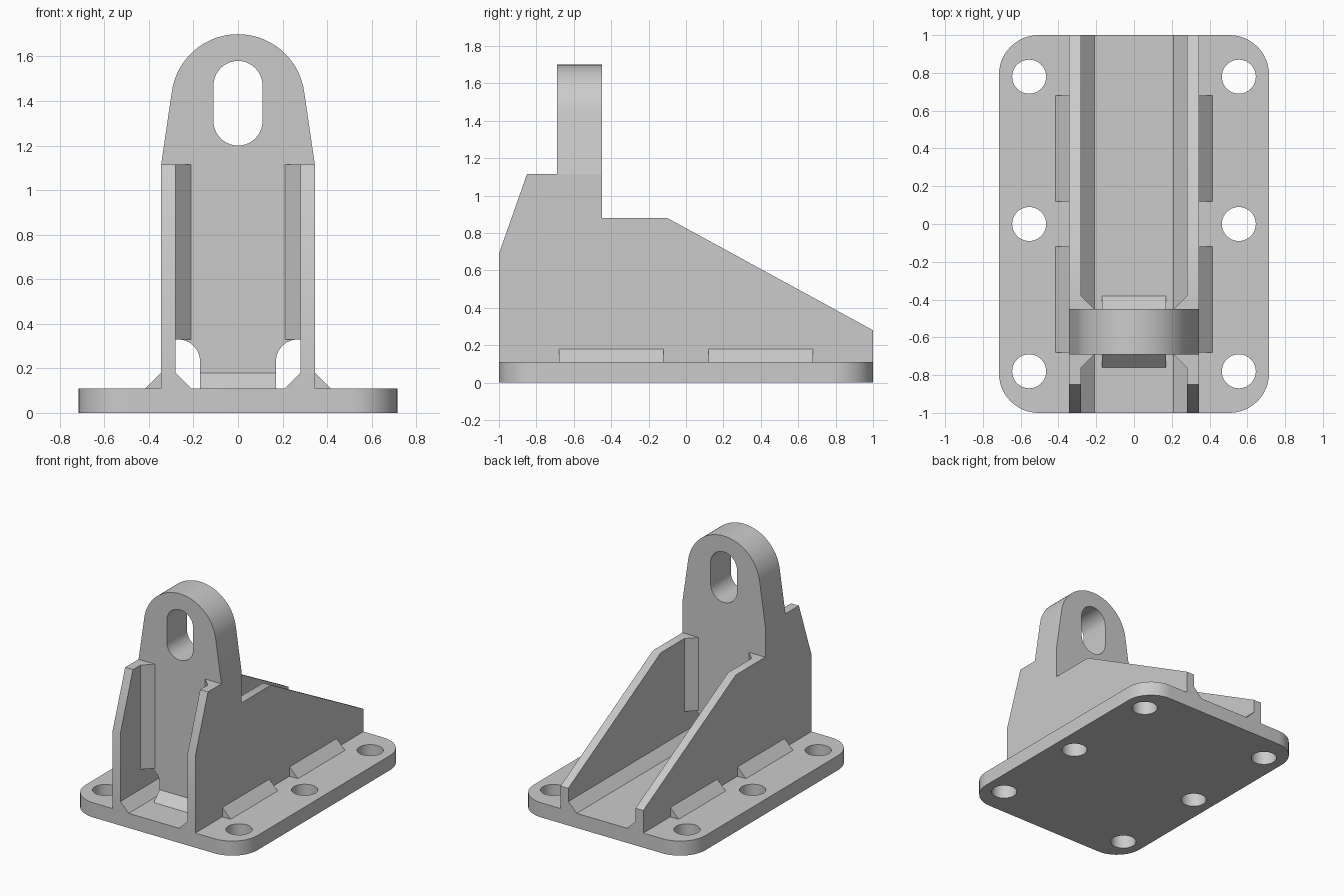
import bpy, bmesh
from math import sin, cos, radians

if "Cube" in bpy.data.objects:
    bpy.data.objects.remove(bpy.data.objects["Cube"])

AXES = {  # maps profile (u, v) and depth w to world axes
    'z': lambda u, v, w: (u, v, w),
    'y': lambda u, v, w: (u, w, v),
    'x': lambda u, v, w: (w, u, v),
}


def arc(cx, cy, r, a0, a1, n=12):
    """Points along an arc, angles in degrees."""
    angles = [radians(a0 + (a1 - a0) * i / n) for i in range(n + 1)]
    return [(cx + r * cos(a), cy + r * sin(a)) for a in angles]


def circle(cx, cy, r, n=40):
    return arc(cx, cy, r, 0, 360, n)[:-1]


def extrude(name, axis, lo, hi, outline, holes=(), mirror=False):
    """Fill a 2D outline (with holes) and extrude it from lo to hi on an axis."""
    curve = bpy.data.curves.new(name, 'CURVE')
    curve.dimensions = '2D'
    curve.fill_mode = 'BOTH'
    curve.extrude = (hi - lo) / 2
    for loop in [outline, *holes]:
        spline = curve.splines.new('POLY')
        spline.points.add(len(loop) - 1)
        for p, (u, v) in zip(spline.points, loop):
            p.co = (u, v, 0, 1)
        spline.use_cyclic_u = True
    temp = bpy.data.objects.new(name + "_profile", curve)
    bpy.context.collection.objects.link(temp)
    deps = bpy.context.evaluated_depsgraph_get()
    mesh = bpy.data.meshes.new_from_object(temp.evaluated_get(deps))
    bpy.data.objects.remove(temp)
    bpy.data.curves.remove(curve)

    bm = bmesh.new()
    bm.from_mesh(mesh)
    for v in bm.verts:
        v.co = AXES[axis](v.co.x, v.co.y, v.co.z + (lo + hi) / 2)
    bmesh.ops.remove_doubles(bm, verts=bm.verts, dist=1e-4)
    bmesh.ops.recalc_face_normals(bm, faces=bm.faces)
    bm.to_mesh(mesh)
    bm.free()
    mesh.name = name
    obj = bpy.data.objects.new(name, mesh)
    bpy.context.collection.objects.link(obj)
    bpy.ops.object.select_all(action='DESELECT')
    obj.select_set(True)
    bpy.context.view_layer.objects.active = obj
    bpy.ops.object.shade_smooth_by_angle(angle=radians(30))
    if mirror:
        obj.modifiers.new("Mirror", 'MIRROR').use_mirror_merge = False
    return obj


W, R, T = 0.715, 0.21, 0.11       # base half width, corner radius, thickness
IN, OUT = 0.28, 0.345             # inner and outer face of the side plates
Y0, Y1 = -0.69, -0.45             # front and back of the lug
WELD = 0.07

# Base plate with rounded corners and six bolt holes
outline = (arc(W - R, 1 - R, R, 0, 90) + arc(R - W, 1 - R, R, 90, 180)
           + arc(R - W, R - 1, R, 180, 270) + arc(W - R, R - 1, R, 270, 360))
bolts = [circle(x, y, 0.09) for x in (-0.555, 0.555) for y in (-0.78, 0, 0.78)]
extrude("base_plate", 'z', 0, T, outline, bolts)

# Side plates
extrude("side_plate", 'x', IN, OUT,
        [(-1, T), (1, T), (1, 0.28), (-0.1, 0.88), (Y1, 0.88), (Y1, 1.115),
         (-0.85, 1.115), (-1, 0.69)], mirror=True)

# Lug plate: tapered round top, slotted eye, relieved lower corners
right = ([(0.17, T)] + arc(0.27, 0.23, 0.1, 180, 90) + [(IN, 0.33),
         (IN, 1.115), (OUT, 1.115)])
left = [(-x, z) for x, z in reversed(right)]
slot = arc(0, 1.47, 0.11, 0, 180, 20) + arc(0, 1.31, 0.11, 180, 360, 20)
extrude("lug_plate", 'y', Y0, Y1,
        right + arc(0, 1.4, 0.3, 8.7, 171.3, 40) + left, [slot])

# Weld fillets along the base, inside and outside the side plates
extrude("inner_weld", 'y', -1, 1,
        [(IN, T), (IN, T + WELD), (IN - WELD, T)], mirror=True)
for name, a, b in (("front", -0.68, -0.12), ("back", 0.12, 0.68)):
    extrude(name + "_outer_weld", 'y', a, b,
            [(OUT, T), (OUT + WELD, T), (OUT, T + WELD)], mirror=True)

# Weld fillets around the lug: along its foot and up both sides
for name, y, d, top in (("front", Y0, -WELD, 1.115), ("back", Y1, WELD, 0.88)):
    extrude(name + "_lug_foot_weld", 'x', -0.17, 0.17,
            [(y, T), (y + d, T), (y, T + WELD)])
    extrude(name + "_lug_side_weld", 'z', 0.33, top,
            [(IN, y), (IN, y + d), (IN - WELD, y)], mirror=True)
